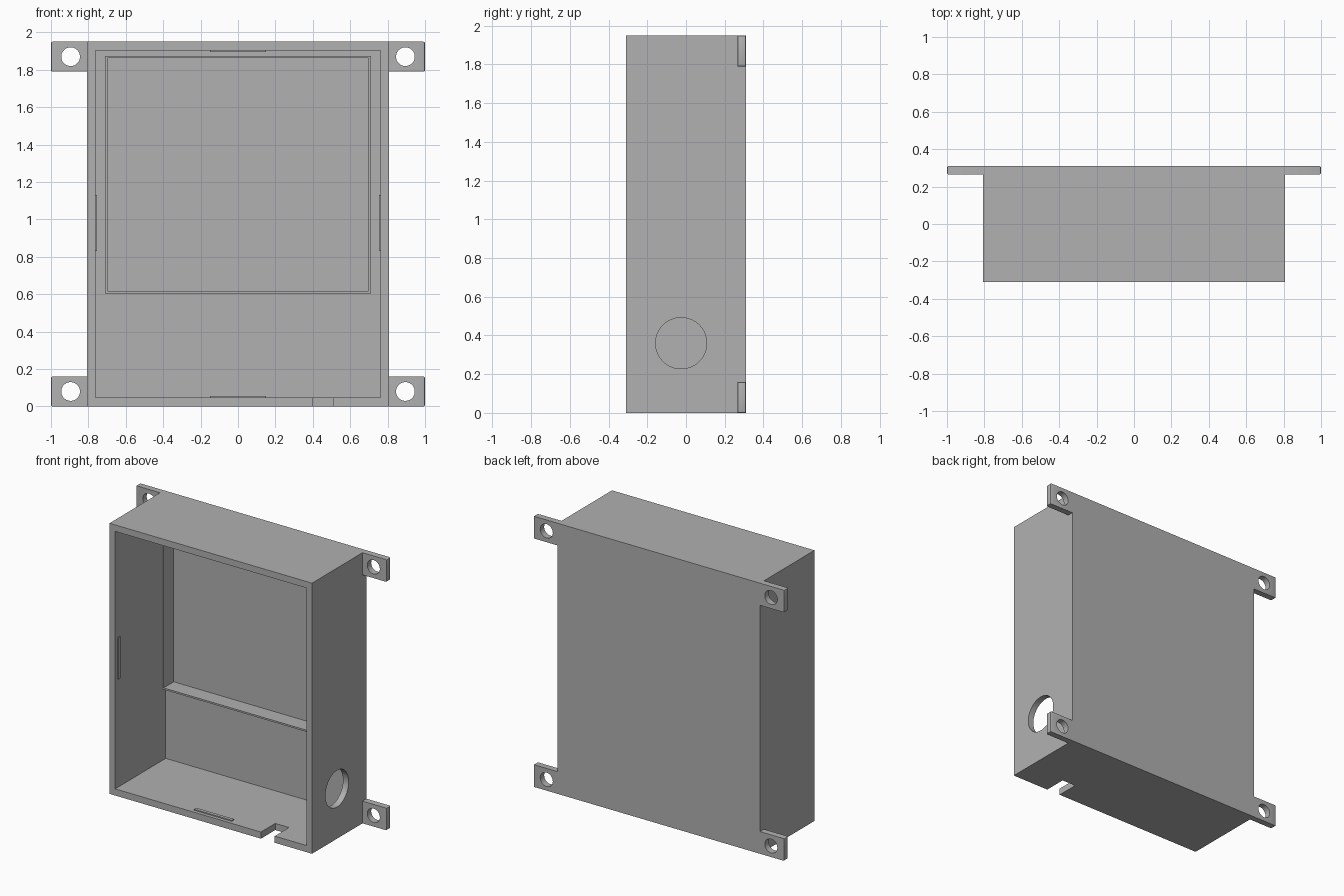
import bpy, bmesh, math
from mathutils import Matrix, Vector

if "Cube" in bpy.data.objects:
    bpy.data.objects.remove(bpy.data.objects["Cube"], do_unlink=True)

grey = bpy.data.materials.new("plain_grey")
grey.use_nodes = True
colour = (0.44, 0.44, 0.44, 1)
grey.diffuse_color = colour
grey.node_tree.nodes["Principled BSDF"].inputs["Base Color"].default_value = colour

W, D, H = 0.807, 0.31, 1.95      # half width, half depth, height
WALL = 0.045
IN_W, IN_LOW, IN_TOP = W - WALL, 0.048, H - 0.047
BACK = D - WALL                  # inner face of the back wall


def finish(name, bm):
    mesh = bpy.data.meshes.new(name)
    bm.to_mesh(mesh)
    bm.free()
    mesh.materials.append(grey)
    ob = bpy.data.objects.new(name, mesh)
    bpy.context.collection.objects.link(ob)
    return ob


def box(name, low, high, bevel_side=0):
    low, high = Vector(low), Vector(high)
    bm = bmesh.new()
    bmesh.ops.create_cube(bm, size=1)
    size = high - low
    bmesh.ops.transform(bm, verts=bm.verts,
                        matrix=Matrix.Translation((low + high) / 2) @ Matrix.Diagonal((*size, 1)))
    if bevel_side:               # soften the free end only
        edges = [e for e in bm.edges if all(v.co.x * bevel_side > 0.99 for v in e.verts)]
        bmesh.ops.bevel(bm, geom=edges, offset=0.008, segments=2, profile=0.5, affect="EDGES")
    return finish(name, bm)


def cylinder(name, centre, radius, length, axis):
    bm = bmesh.new()
    bmesh.ops.create_cone(bm, cap_ends=True, segments=64, radius1=radius,
                          radius2=radius, depth=length)
    turn = Matrix.Rotation(math.pi / 2, 4, "Y" if axis == "X" else "X")
    bmesh.ops.transform(bm, verts=bm.verts, matrix=Matrix.Translation(centre) @ turn)
    return finish(name, bm)


def cut(ob, cutter):
    cutter.hide_render = True
    mod = ob.modifiers.new("cut", "BOOLEAN")
    mod.operation, mod.solver, mod.object = "DIFFERENCE", "EXACT", cutter
    bpy.context.view_layer.objects.active = ob
    bpy.ops.object.modifier_apply(modifier=mod.name)
    bpy.data.objects.remove(cutter, do_unlink=True)


def smooth(ob):
    bpy.ops.object.select_all(action="DESELECT")
    ob.select_set(True)
    bpy.context.view_layer.objects.active = ob
    bpy.ops.object.shade_smooth_by_angle(angle=math.radians(30))


# Open-fronted case with a cable hole and a notch in the floor
case = box("case", (-W, -D, 0), (W, D, H))
cut(case, box("cavity", (-IN_W, -D - 0.1, IN_LOW), (IN_W, BACK, IN_TOP)))
cut(case, cylinder("side_hole", (W, -0.025, 0.36), 0.132, 0.3, "X"))
cut(case, box("floor_notch", (0.4, -D - 0.1, -0.1), (0.51, -0.147, 0.1)))
smooth(case)

# Thin raised frame on the back wall
frame = box("inner_frame", (-0.71, 0.15, 0.605), (0.71, BACK, 1.875))
cut(frame, box("frame_opening", (-0.698, 0, 0.617), (0.698, D, 1.863)))

# Snap ridges for the lid, just inside the rim
Y0, Y1, RISE = -0.285, -0.26, 0.008
for side, name in ((-1, "right"), (1, "left")):
    xs = sorted((side * IN_W, side * (IN_W - RISE)))
    box(name + "_snap_ridge", (xs[0], Y0, 0.83), (xs[1], Y1, 1.13))
box("bottom_snap_ridge", (-0.15, Y0, IN_LOW), (0.15, Y1, IN_LOW + RISE))
box("top_snap_ridge", (-0.15, Y0, IN_TOP - RISE), (0.15, Y1, IN_TOP))

# Four mounting tabs with screw holes
for side, name in ((-1, "right"), (1, "left")):
    for low, level in ((0, "lower"), (H - 0.16, "upper")):
        xs = sorted((side * W, side * 1.0))
        tab = box(f"{level}_{name}_tab", (xs[0], BACK, low), (xs[1], D, low + 0.16), side)
        cut(tab, cylinder("screw_hole", (side * 0.895, D, low + 0.08), 0.05, 0.3, "Y"))
        smooth(tab)
